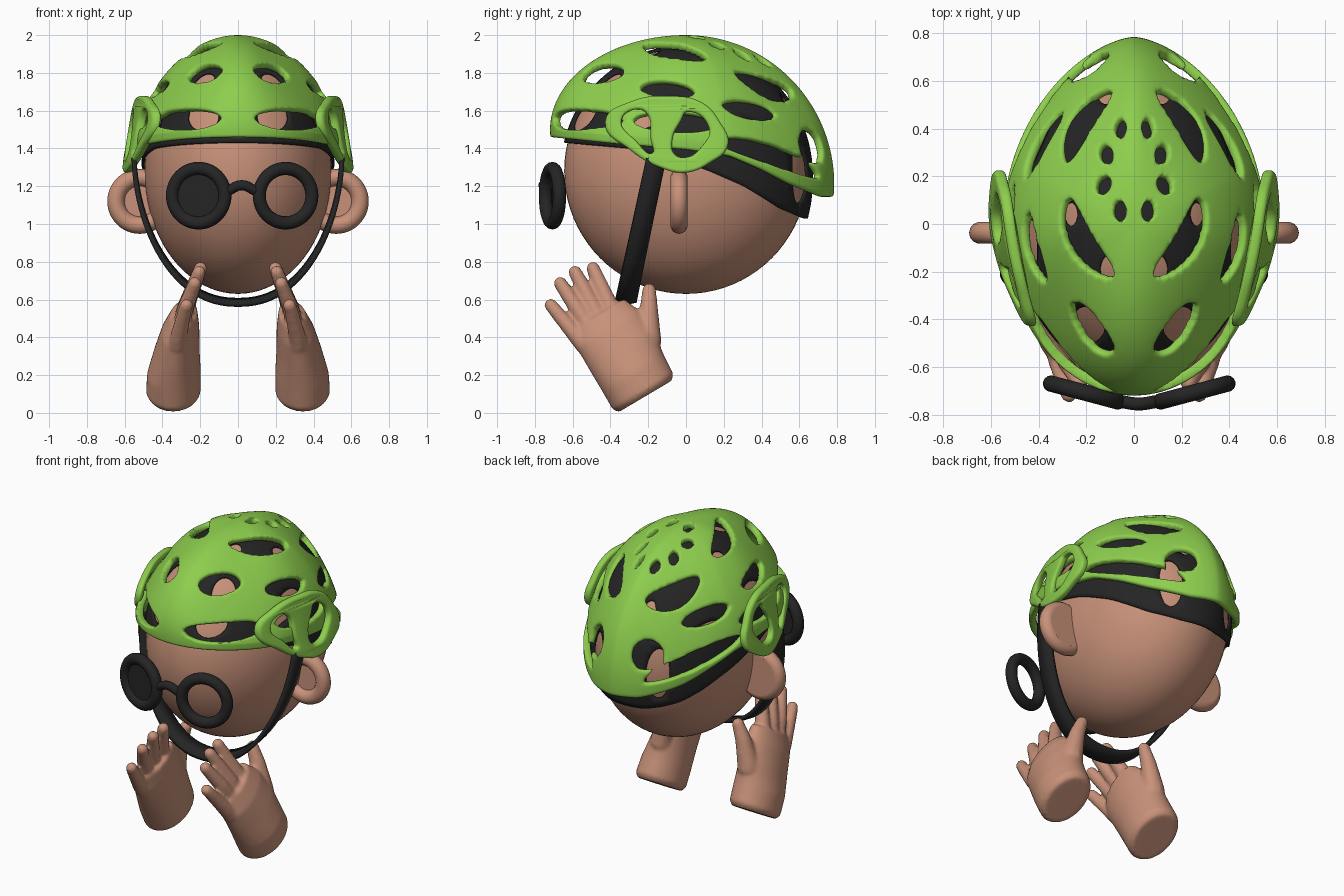
import bpy, bmesh, math
from mathutils import Vector, Matrix
from mathutils.bvhtree import BVHTree

if "Cube" in bpy.data.objects:
    bpy.data.objects.remove(bpy.data.objects["Cube"])


def material(name, rgb):
    m = bpy.data.materials.new(name)
    m.diffuse_color = (*rgb, 1)
    m.use_nodes = True
    m.node_tree.nodes["Principled BSDF"].inputs["Base Color"].default_value = m.diffuse_color
    return m


GREEN = material("helmet_green", (0.27, 0.62, 0.075))
SKIN = material("skin", (0.575, 0.285, 0.192))
BLACK = material("soft_black", (0.018, 0.018, 0.018))


def finish(name, bm, mat, angle=50):
    bmesh.ops.recalc_face_normals(bm, faces=bm.faces)
    me = bpy.data.meshes.new(name)
    bm.to_mesh(me)
    bm.free()
    me.materials.append(mat)
    ob = bpy.data.objects.new(name, me)
    bpy.context.collection.objects.link(ob)
    bpy.ops.object.select_all(action='DESELECT')
    ob.select_set(True)
    bpy.context.view_layer.objects.active = ob
    bpy.ops.object.shade_smooth_by_angle(angle=math.radians(angle))
    return ob


def lerp(table, x):
    if x <= table[0][0]:
        return table[0][1]
    for (a, va), (b, vb) in zip(table, table[1:]):
        if x <= b:
            return va + (vb - va) * (x - a) / (b - a)
    return table[-1][1]


AXES = {'top': (0, 1), 'side': (1, 2), 'front': (0, 2), 'back': (0, 2)}


def local(co, hole):
    """Position of a point relative to a bent elliptical hole (1 = on its edge)."""
    view, cx, cy, a, b, ang, k = hole
    if (view == 'front' and co.y > 0) or (view == 'back' and co.y < 0):
        return None
    p = (abs(co.x), co.y, co.z)
    i, j = AXES[view]
    d = Matrix.Rotation(-math.radians(ang), 2) @ Vector((p[i] - cx, p[j] - cy))
    return Vector((d.x / a, (d.y - k * d.x * d.x) / b))


def snap(co, hole):
    view, cx, cy, a, b, ang, k = hole
    q = local(co, hole)
    if q is None or q.length < 1e-4:
        return co
    q.normalize()
    u = q.x * a
    d = Matrix.Rotation(math.radians(ang), 2) @ Vector((u, q.y * b + k * u * u))
    p = [abs(co.x), co.y, co.z]
    i, j = AXES[view]
    p[i], p[j] = cx + d.x, cy + d.y
    if co.x < 0:
        p[0] = -p[0]
    return Vector(p)


def vented_cap(name, fn, holes, mat, thick, offset, segs, rings, subdiv):
    """Dome from fn(phi, t) with clean-edged openings, given thickness."""
    bm = bmesh.new()
    apex = bm.verts.new(fn(0, 0))
    rows = [[bm.verts.new(fn(2 * math.pi * i / segs, r / rings)) for i in range(segs)]
            for r in range(1, rings + 1)]
    for i in range(segs):
        j = (i + 1) % segs
        bm.faces.new((apex, rows[0][i], rows[0][j]))
        for lo, hi in zip(rows, rows[1:]):
            bm.faces.new((lo[i], hi[i], hi[j], lo[j]))
    bmesh.ops.recalc_face_normals(bm, faces=bm.faces)
    tree = BVHTree.FromBMesh(bm)
    rim = {}
    for hole in holes:
        gone = []
        for f in bm.faces:
            q = local(f.calc_center_median(), hole)
            if q is not None and q.length < 1:
                gone.append(f)
        edge = {v for f in gone for v in f.verts}
        bmesh.ops.delete(bm, geom=gone, context='FACES')
        for v in edge:
            if v.is_valid:
                v.co = tree.find_nearest(snap(v.co, hole))[0]
                rim[v] = hole
    # Even out the hole edges and the cells around them
    rim = {v: h for v, h in rim.items() if v.is_valid}
    near = {e.other_vert(v) for v in rim for e in v.link_edges}
    near |= {e.other_vert(v) for v in near for e in v.link_edges}
    near = {v for v in near if v not in rim and not v.is_boundary}
    for _ in range(8):
        new = {}
        for v, hole in rim.items():
            ring = [e.other_vert(v).co for e in v.link_edges if e.is_boundary]
            if len(ring) == 2:
                new[v] = snap(v.co * .4 + (ring[0] + ring[1]) * .3, hole)
        for v in near:
            ring = [e.other_vert(v).co for e in v.link_edges]
            new[v] = v.co * .5 + sum(ring, Vector()) * (.5 / len(ring))
        for v, co in new.items():
            v.co = tree.find_nearest(co)[0]
    ob = finish(name, bm, mat)
    m = ob.modifiers.new("thickness", 'SOLIDIFY')
    m.thickness, m.offset = thick, offset
    if subdiv:
        m = ob.modifiers.new("rounding", 'SUBSURF')
        m.levels = m.render_levels = 1
    return ob


# Head
bm = bmesh.new()
bmesh.ops.create_uvsphere(bm, u_segments=64, v_segments=40, radius=1)
bmesh.ops.transform(bm, verts=bm.verts, matrix=Matrix.Translation((0, 0, 1.28)) @
                    Matrix.Diagonal((0.495, 0.645, 0.65, 1)))
finish("head", bm, SKIN)

# Helmet shell with vents
RIM = [(-.72, 1.50), (-.4, 1.47), (0, 1.44), (.23, 1.41), (.4, 1.345), (.55, 1.275), (.73, 1.21)]


def shell(phi, t):
    a = t * math.radians(95)
    c, s = math.cos(phi), math.sin(phi)
    y = s * (0.785 if s > 0 else 0.72)
    x = 0.55 * math.copysign(abs(c) ** (1.25 if s > 0 else 1), c)
    z = lerp(RIM, y)
    lean = 1 + (.15 if s > 0 else .5) * math.sin(2 * phi) ** 2 + .36 * c * c
    h = math.cos(a) ** lean if a < math.pi / 2 else math.cos(a)
    return Vector((x * math.sin(a), y * math.sin(a), z + (2 - z) * h))


VENTS = [
    ('top', .222, .43, .175, .046, -58, -1), ('top', .06, .405, .025, .040, 0, 0),
    ('top', .12, .295, .028, .040, -20, 0), ('top', .13, .165, .028, .040, 25, 0),
    ('top', .06, .055, .025, .043, 0, 0), ('top', .225, -.08, .19, .055, 60, 1.2),
    ('front', .178, 1.80, .092, .045, -15, 0), ('side', -.1, 1.715, .145, .043, -6, 0),
    ('side', .335, 1.605, .14, .043, -12, 0), ('top', .19, .665, .095, .028, -36, 0),
    ('front', .275, 1.555, .18, .055, -2, 0), ('side', -.06, 1.54, .22, .052, -3, 0),
    ('side', .45, 1.37, .285, .05, -19, -.3)]
vented_cap("helmet_shell", shell, VENTS, GREEN, 0.042, -1, 144, 50, True)

# Padded liner hugging the head, with gaps that leave the skin visible
LINER = [(-.65, 1.43), (-.3, 1.40), (-.1, 1.35), (.1, 1.29), (.3, 1.20), (.5, 1.08), (.63, 1.03)]


def liner(phi, t):
    c, s = math.cos(phi), math.sin(phi)
    a = t * math.acos((lerp(LINER, .65 * s) - 1.28) / 0.66)
    lip = 0.03 * max(0, s) * t ** 6
    return Vector((.50 * c * math.sin(a), .652 * s * math.sin(a) + lip * s, 1.28 + .655 * math.cos(a)))


GAPS = [('top', .19, -.42, .07, .08, 0, 0), ('front', .18, 1.56, .08, .07, 0, 0),
        ('top', .1, -.19, .04, .06, 0, 0), ('top', .11, .55, .04, .06, 0, 0),
        ('top', .425, -.1, .03, .12, 0, 0), ('side', -.25, 1.53, .05, .05, 0, 0),
        ('side', .34, 1.51, .1, .04, -12, 0),
        ('back', .21, 1.27, .06, .16, 0, 0), ('top', .26, .04, .03, .05, 0, 0)]
vented_cap("helmet_liner", liner, GAPS, BLACK, 0.012, 1, 96, 40, False)

# Side guards: rounded plates with two openings, bent to the helmet side
OUTLINES = [
    [(-.41, 1.54), (-.29, 1.63), (-.1, 1.66), (.08, 1.625), (.165, 1.53), (.205, 1.42), (.12, 1.34), (0, 1.29),
     (-.13, 1.315), (-.29, 1.41)],
    [(-.36, 1.55), (-.26, 1.625), (-.19, 1.59), (-.17, 1.46), (-.17, 1.36), (-.28, 1.43)],
    [(-.09, 1.45), (-.045, 1.55), (0, 1.61), (.14, 1.51), (.09, 1.39), (0, 1.335), (-.075, 1.36)]]
cu = bpy.data.curves.new("guard_profile", 'CURVE')
cu.dimensions, cu.fill_mode = '2D', 'BOTH'
cu.extrude, cu.bevel_depth, cu.bevel_resolution, cu.resolution_u = 0.006, 0.018, 3, 8
for pts in OUTLINES:
    sp = cu.splines.new('BEZIER')
    sp.bezier_points.add(len(pts) - 1)
    sp.use_cyclic_u = True
    for bp, (y, z) in zip(sp.bezier_points, pts):
        bp.co = (y, z, 0)
        bp.handle_left_type = bp.handle_right_type = 'AUTO'
profile = bpy.data.objects.new("guard_profile", cu)
bpy.context.collection.objects.link(profile)
bpy.context.view_layer.update()
guard_mesh = bpy.data.meshes.new_from_object(profile.evaluated_get(bpy.context.evaluated_depsgraph_get()))
bpy.data.objects.remove(profile)
for side, s in (("right", 1), ("left", -1)):
    bm = bmesh.new()
    bm.from_mesh(guard_mesh)
    bmesh.ops.remove_doubles(bm, verts=bm.verts, dist=1e-4)
    for v in bm.verts:
        y, z, h = v.co
        v.co = (s * (.548 - .17 * (z - 1.5) + .11 * y - .35 * y * y + h), y, z)
    finish(side + "_guard", bm, GREEN)

# Chin strap: flat ribbon looping under the jaw
bm = bmesh.new()
rows = []
for i in range(49):
    a = math.pi * i / 48
    drop = math.sin(a) ** 1.1
    z = 1.36 - 0.775 * drop
    x = 0.55 * math.copysign(abs(math.cos(a)) ** .9, math.cos(a))
    y = -0.155 - 0.165 * drop
    rows.append([bm.verts.new((x, y + w, z + w * .2)) for w in (-.056, .056)])
for p, q in zip(rows, rows[1:]):
    bm.faces.new((p[0], p[1], q[1], q[0]))
strap = finish("chin_strap", bm, BLACK)
m = strap.modifiers.new("thickness", 'SOLIDIFY')
m.thickness, m.offset = 0.026, 0


def torus(bm, major, minor, mat, n=48, k=14):
    g = [[bm.verts.new(mat @ Vector(((major + minor * math.cos(b)) * math.cos(a), minor * math.sin(b),
                                    (major + minor * math.cos(b)) * math.sin(a))))
          for b in (2 * math.pi * j / k for j in range(k))] for a in (2 * math.pi * i / n for i in range(n))]
    for i in range(n):
        for j in range(k):
            bm.faces.new((g[i][j], g[i - 1][j], g[i - 1][j - 1], g[i][j - 1]))


def disc(bm, radius, depth, place):
    bmesh.ops.create_cone(bm, cap_ends=True, segments=48, radius1=radius, radius2=radius, depth=depth,
                          matrix=place @ Matrix.Rotation(math.pi / 2, 4, 'X'))


# Spectacles: two rims, one of them filled, and a bridge
for side, s in (("right", 1), ("left", -1)):
    place = Matrix.Translation((.022 + s * .23, -.707, 1.15)) @ Matrix.Rotation(s * .26, 4, 'Z')
    bm = bmesh.new()
    torus(bm, .144, .035, place)
    finish(side + "_rim", bm, BLACK)
    if s < 0:
        bm = bmesh.new()
        disc(bm, .125, .02, place)
        finish("filled_lens", bm, BLACK)
c = bpy.data.curves.new("bridge", 'CURVE')
c.dimensions, c.bevel_depth, c.use_fill_caps = '3D', .027, True
sp = c.splines.new('BEZIER')
sp.bezier_points.add(2)
for bp, p in zip(sp.bezier_points, [(-.055, -.745, 1.175), (.02, -.755, 1.205), (.095, -.745, 1.175)]):
    bp.co = p
    bp.handle_left_type = bp.handle_right_type = 'AUTO'
c.materials.append(BLACK)
bpy.context.collection.objects.link(bpy.data.objects.new("bridge", c))

# Ears: rolled rim around a solid flat back
for side, s in (("right", 1), ("left", -1)):
    bm = bmesh.new()
    place = Matrix.Translation((s * .52, -.037, 1.12))
    torus(bm, .126, .046, place)
    disc(bm, .13, .05, place @ Matrix.Translation((0, .02, 0)))
    finish(side + "_ear", bm, SKIN)

# Hands: lofted palm plus fingers, fused into one soft form
PALM = [(-.215, .088, .165, .125), (-.228, .114, .187, .145), (-.28, .21, .19, .142), (-.34, .33, .20, .12),
        (-.41, .44, .195, .10), (-.46, .525, .155, .07)]
LEAN = [(0, .345), (.2, .34), (.4, .315), (.55, .28), (.8, .185)]
FINGERS = [((-.54, .36), (-.715, .57), .050, .036), ((-.50, .44), (-.665, .685), .052, .037),
           ((-.45, .48), (-.587, .745), .052, .037), ((-.38, .51), (-.492, .765), .052, .037),
           ((-.20, .38), (-.195, .65), .072, .038)]
for side, s in (("right", 1), ("left", -1)):
    bm = bmesh.new()
    rings = []
    for cy, cz, wide, thick in PALM:
        ring = []
        for i in range(32):
            a = 2 * math.pi * i / 32
            w = wide * math.cos(a)
            ring.append(bm.verts.new((s * (lerp(LEAN, cz + w * .3) + thick * math.sin(a)),
                                      cy + .86 * w, cz + .51 * w)))
        rings.append(ring)
    for p, q in zip(rings, rings[1:]):
        for i in range(32):
            bm.faces.new((p[i - 1], p[i], q[i], q[i - 1]))
    bm.faces.new(rings[0])
    bm.faces.new(rings[-1])
    for (y0, z0), (y1, z1), r0, r1 in FINGERS:
        for i in range(17):
            t = i / 16
            y, z = y0 + (y1 - y0) * t, z0 + (z1 - z0) * t
            bmesh.ops.create_icosphere(bm, subdivisions=2, radius=r0 + (r1 - r0) * t,
                                       matrix=Matrix.Translation((s * lerp(LEAN, z), y, z)))
    hand = finish(side + "_hand", bm, SKIN)
    m = hand.modifiers.new("fuse", 'REMESH')
    m.mode, m.voxel_size, m.use_smooth_shade = 'VOXEL', 0.011, True
    m = hand.modifiers.new("soften", 'SMOOTH')
    m.factor, m.iterations = 0.5, 6
